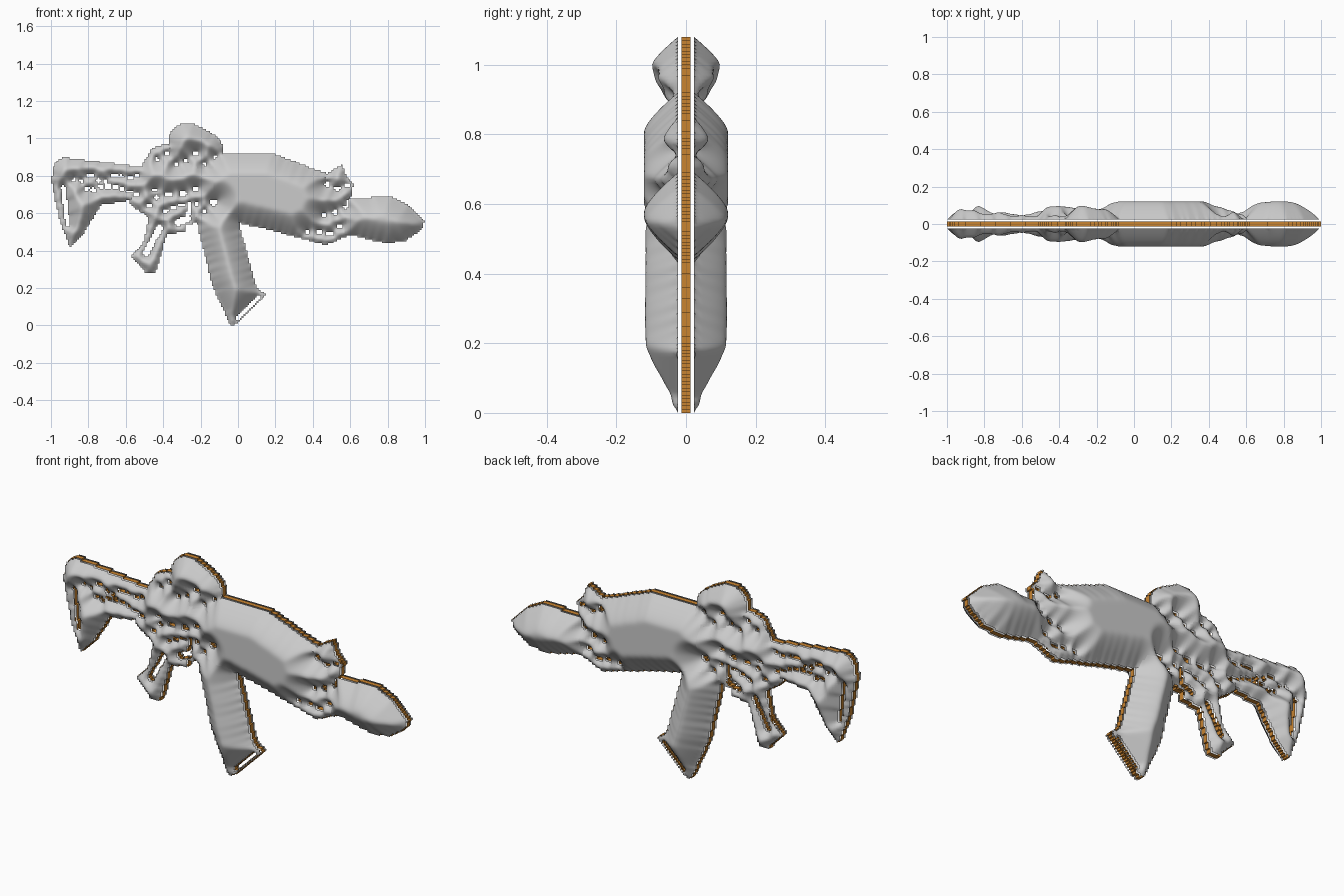
import bpy, random
from mathutils import kdtree, Vector

if "Cube" in bpy.data.objects:
    bpy.data.objects.remove(bpy.data.objects["Cube"])

random.seed(4)
STEP, EDGE, BAND, DEPTH = 0.01, 0.023, 0.013, 0.098

# Rounded parts: two end points and a radius; flat-sided parts: outline (x, z)
PARTS = {
    "scope": ((-.27, .985), (-.18, .935), .1),
    "barrel": [(.59, .68), (.82, .69), (.91, .645), (1, .56), (.98, .51), (.89, .45), (.79, .44), (.57, .49)],
    "front_sight": [(.45, .8), (.56, .86), (.58, .79), (.62, .76), (.6, .66)],
    "magazine": [(-.23, .6), (-.14, .22), (-.04, 0), (0, .01), (.15, .165), (.1, .2), (-.01, .6)],
    "handguard": [(-.13, .92), (.02, .925), (.2, .915), (.45, .82), (.58, .79), (.59, .48), (.47, .43), (.17, .51), (-.13, .58)],
    "receiver": [(-.58, .65), (-.52, .84), (-.46, .95), (-.39, .97), (-.12, .95), (-.12, .57), (-.27, .54), (-.47, .57)],
    "grip": [(-.47, .6), (-.51, .43), (-.58, .37), (-.49, .28), (-.44, .28), (-.38, .49), (-.28, .5), (-.27, .6)],
    "stock": [(-1, .78), (-.98, .87), (-.93, .9), (-.86, .89), (-.5, .845), (-.5, .68), (-.73, .645), (-.84, .47), (-.9, .42), (-.95, .55)],
}

# Long slots in the stock, grip and magazine foot, and the gap by the trigger
SLOTS = [((-.935, .74), (-.91, .54), .011), ((-.49, .39), (-.42, .52), .017),
         ((-.005, .04), (.115, .15), .011), ((-.32, .55), (-.27, .57), .018),
         ((-.26, .6), (-.26, .65), .014)]

# Zones pierced by small openings: x range, z height, z spread, count
ZONES = [(-.9, -.52, .785, .018, 9), (-.83, -.53, .725, .025, 8),
         (-.5, -.12, .64, .045, 9), (-.49, -.19, .71, .03, 4),
         (-.46, -.1, .89, .03, 7), (.45, .6, .755, .03, 3),
         (.43, .6, .61, .035, 3), (.34, .57, .51, .02, 4)]
for x0, x1, z, spread, count in ZONES:
    for n in range(count):
        p = (x0 + (x1 - x0) * (n + .5) / count, z + random.uniform(-spread, spread))
        SLOTS.append((p, (p[0] + random.uniform(0, .018), p[1]), random.uniform(.009, .013)))


def inside(shape, x, z):
    if isinstance(shape, tuple):
        a, b, p = Vector(shape[0]), Vector(shape[1]), Vector((x, z))
        t = max(0, min(1, (p - a).dot(b - a) / max((b - a).length_squared, 1e-9)))
        return (p - a.lerp(b, t)).length < shape[2]
    hit = False
    for (ax, az), (bx, bz) in zip(shape, shape[1:] + shape[:1]):
        if (az > z) != (bz > z) and x < ax + (z - az) / (bz - az) * (bx - ax):
            hit = not hit
    return hit


def corners(i, k):
    return (i, k), (i + 1, k), (i + 1, k + 1), (i, k + 1)


def make_object(name, verts, faces, smooth=True):
    mesh = bpy.data.meshes.new(name)
    mesh.from_pydata(verts, [], faces)
    mesh.polygons.foreach_set("use_smooth", [smooth] * len(faces))
    ob = bpy.data.objects.new(name, mesh)
    bpy.context.collection.objects.link(ob)
    return ob


# Fill the silhouette with square cells, each owned by one part
cells = {}
for i in range(-100, 100):
    for k in range(109):
        x, z = (i + .5) * STEP, (k + .5) * STEP
        owner = next((n for n, s in PARTS.items() if inside(s, x, z)), None)
        if owner and not any(inside(s, x, z) for s in SLOTS):
            cells[i, k] = owner

# Edge band around the outline and every opening
verts, faces, rim = [], [], set()
for i, k in cells:
    ring = corners(i, k)
    for n, (di, dk) in enumerate(((0, -1), (1, 0), (0, 1), (-1, 0))):
        if (i + di, k + dk) not in cells:
            p, q = ring[n], ring[(n + 1) % 4]
            rim |= {p, q}
            s = len(verts)
            verts += [(c[0] * STEP, y, c[1] * STEP) for c, y in ((p, -BAND), (q, -BAND), (q, BAND), (p, BAND))]
            faces.append((s + 3, s + 2, s + 1, s))
band = make_object("edge_band", verts, faces, False)
brown = bpy.data.materials.new("brown_edge")
brown.diffuse_color = (.58, .23, .03, 1)
brown.use_nodes = True
brown.node_tree.nodes["Principled BSDF"].inputs["Base Color"].default_value = brown.diffuse_color
band.data.materials.append(brown)

# Swelling of the shell grows with distance from the rim
tree = kdtree.KDTree(len(rim))
for n, (i, k) in enumerate(rim):
    tree.insert(Vector((i * STEP, 0, k * STEP)), n)
tree.balance()
height = {}
for c in {c for cell in cells for c in corners(*cell)}:
    d = tree.find(Vector((c[0] * STEP, 0, c[1] * STEP)))[2]
    height[c] = EDGE + DEPTH * (1 - (1 - min(d / .11, 1)) ** 1.35)
for _ in range(2):
    height = {(i, k): h if (i, k) in rim else
              (2 * h + height[i + 1, k] + height[i - 1, k] + height[i, k + 1] + height[i, k - 1]) / 6
              for (i, k), h in height.items()}

# Front shell of each part, mirrored to the back
for name in PARTS:
    own = [cell for cell, owner in cells.items() if owner == name]
    points = list(dict.fromkeys(c for cell in own for c in corners(*cell)))
    index = {c: n for n, c in enumerate(points)}
    ob = make_object(name, [(i * STEP, -height[i, k], k * STEP) for i, k in points],
                     [[index[c] for c in corners(*cell)] for cell in own])
    mirror = ob.modifiers.new("both_sides", 'MIRROR')
    mirror.use_axis = (False, True, False)
    mirror.use_mirror_merge = False
